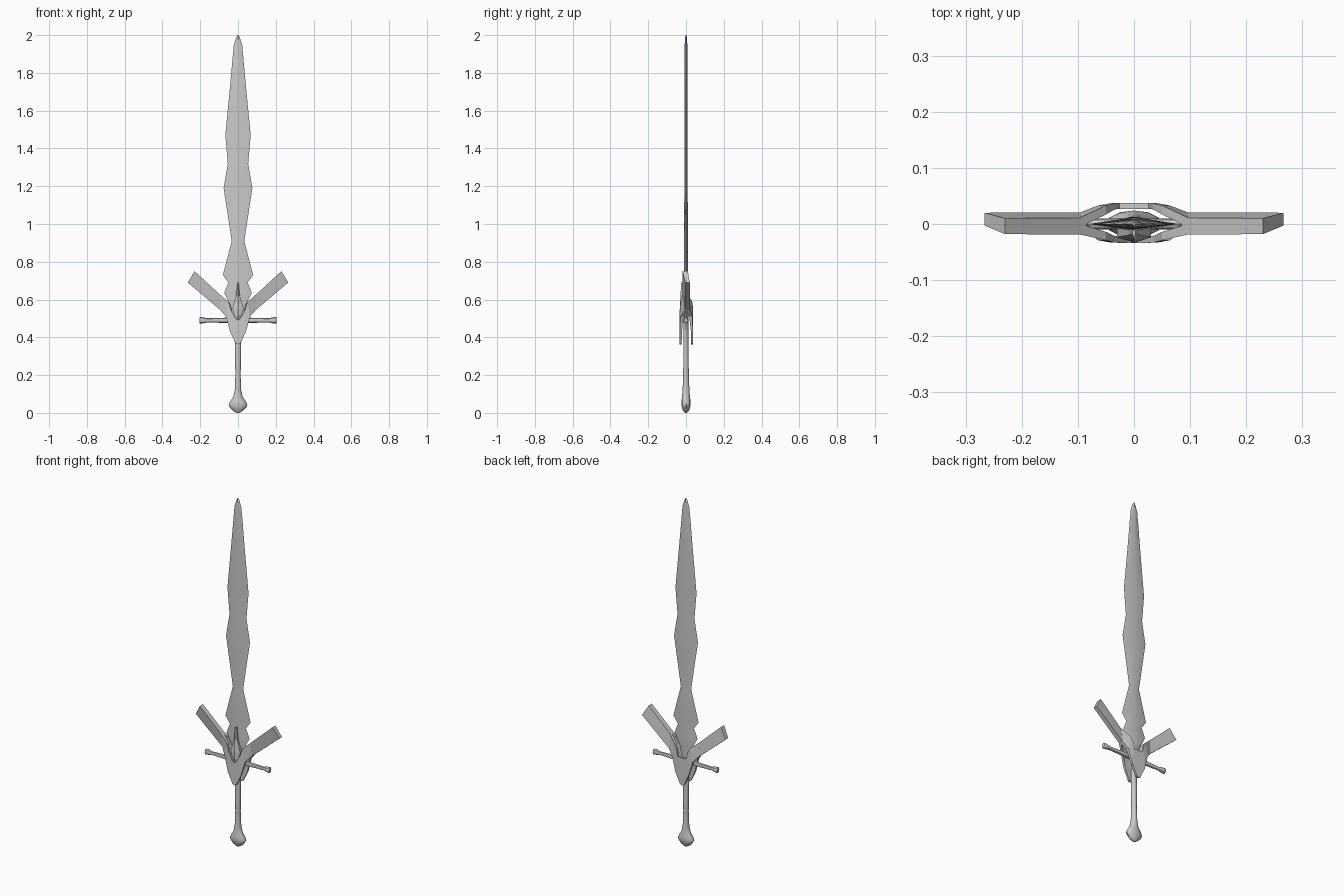
import bpy, bmesh
from math import cos, sin, pi, radians


def loft(name, rings, smooth=None, mirror=False, caps=(True, True)):
    """Skin a list of equal-length vertex rings into one object."""
    bm = bmesh.new()
    vr = [[bm.verts.new(p) for p in r] for r in rings]
    n = len(rings[0])
    for a, b in zip(vr, vr[1:]):
        for i in range(n):
            j = (i + 1) % n
            bm.faces.new((a[i], a[j], b[j], b[i]))
    if caps[0]:
        bm.faces.new(vr[0])
    if caps[1]:
        bm.faces.new(vr[-1])
    if mirror:
        geo = bm.verts[:] + bm.edges[:] + bm.faces[:]
        bmesh.ops.mirror(bm, geom=geo, axis='X', merge_dist=0.0001)
        bmesh.ops.remove_doubles(bm, verts=bm.verts[:], dist=0.0001)
    bmesh.ops.recalc_face_normals(bm, faces=bm.faces[:])
    me = bpy.data.meshes.new(name)
    bm.to_mesh(me)
    bm.free()
    ob = bpy.data.objects.new(name, me)
    bpy.context.collection.objects.link(ob)
    if smooth:
        bpy.ops.object.select_all(action='DESELECT')
        bpy.context.view_layer.objects.active = ob
        ob.select_set(True)
        bpy.ops.object.shade_smooth_by_angle(angle=radians(smooth))
    return ob


def ellipse(rx, ry, z, n=12):
    return [(rx * cos(2 * pi * i / n), ry * sin(2 * pi * i / n), z) for i in range(n)]


def section(ox, oz, ix, iz, of, ob, inf, inb):
    """Quad section of the guard: outer edge (front, back), inner edge (back, front)."""
    return [(ox, of, oz), (ox, ob, oz), (ix, inb, iz), (ix, inf, iz)]


# Blade: diamond cross-section following the waisted outline (z, half width, half depth)
blade = [(0.49, 0.022, 0.012), (0.57, 0.04, 0.013), (0.635, 0.073, 0.013),
         (0.69, 0.051, 0.012), (0.73, 0.08, 0.012), (0.91, 0.033, 0.010),
         (1.19, 0.076, 0.009), (1.32, 0.054, 0.009), (1.47, 0.067, 0.008),
         (1.72, 0.043, 0.008), (1.95, 0.022, 0.007), (1.985, 0.01, 0.005),
         (2.0, 0.003, 0.003)]
loft("blade", [[(w, 0, z), (0, d, z), (-w, 0, z), (0, -d, z)] for z, w, d in blade], 30)

# Grip and flattened pommel
grip = [(0.0, 0.008, 0.006), (0.012, 0.028, 0.016), (0.03, 0.044, 0.022),
        (0.043, 0.05, 0.024), (0.06, 0.042, 0.024), (0.085, 0.025, 0.021),
        (0.12, 0.017, 0.018), (0.2, 0.014, 0.015), (0.36, 0.017, 0.013),
        (0.5, 0.019, 0.012)]
loft("grip", [ellipse(rx, ry, z) for z, rx, ry in grip], 40)

# Cross bar with flared ends (x, radius)
bar = [(-0.205, 0.014), (-0.2, 0.018), (-0.18, 0.015), (-0.165, 0.011), (-0.06, 0.014),
       (0.06, 0.014), (0.165, 0.011), (0.18, 0.015), (0.2, 0.018), (0.205, 0.014)]
loft("cross_bar", [[(x, 0.7 * b, 0.49 + a) for a, b, _ in ellipse(r, r, 0, 8)]
                   for x, r in bar], 40)

# Slanted wings, leaning backwards at the lower edge
loft("wings", [section(0.085, 0.537, 0.085, 0.617, -0.005, 0.021, -0.019, 0.011),
               section(0.266, 0.69, 0.23, 0.75, -0.003, 0.02, -0.018, 0.01)], mirror=True)

# Front guard plate, bowing out over the blade (outer x,z, inner x,z, front y, back y)
front = [(0, 0.362, 0, 0.49, -0.034, -0.023), (0.012, 0.367, 0.012, 0.50, -0.034, -0.023),
         (0.042, 0.43, 0.035, 0.54, -0.033, -0.021),
         (0.064, 0.51, 0.05, 0.587, -0.029, -0.014)]
rings = [section(a, b, c, d, f, k, f, k) for a, b, c, d, f, k in front]
rings.append(section(0.095, 0.545, 0.095, 0.626, -0.006, 0.006, -0.019, 0.0))
loft("front_guard_plate", rings, mirror=True, caps=(False, True))

# Back guard plate with a squared notch
back = [(0, 0.362, 0, 0.52, 0.027, 0.037), (0.012, 0.367, 0.026, 0.52, 0.027, 0.037),
        (0.042, 0.43, 0.034, 0.56, 0.026, 0.037),
        (0.064, 0.51, 0.05, 0.587, 0.017, 0.033)]
rings = [section(a, b, c, d, f, k, f, k) for a, b, c, d, f, k in back]
rings.append(section(0.095, 0.545, 0.095, 0.626, 0.0, 0.021, -0.005, 0.012))
loft("back_guard_plate", rings, mirror=True, caps=(False, True))

# Pointed leaf ornament on the front (z, half width, ridge y)
leaf = [(0.485, 0.004, -0.034), (0.515, 0.02, -0.034), (0.55, 0.03, -0.033),
        (0.58, 0.022, -0.031), (0.62, 0.010, -0.029), (0.69, 0.003, -0.026)]
loft("leaf_ornament", [[(w, -0.008, z), (-w, -0.008, z), (-w, y + 0.009, z), (0, y, z),
                        (w, y + 0.009, z)] for z, w, y in leaf])
